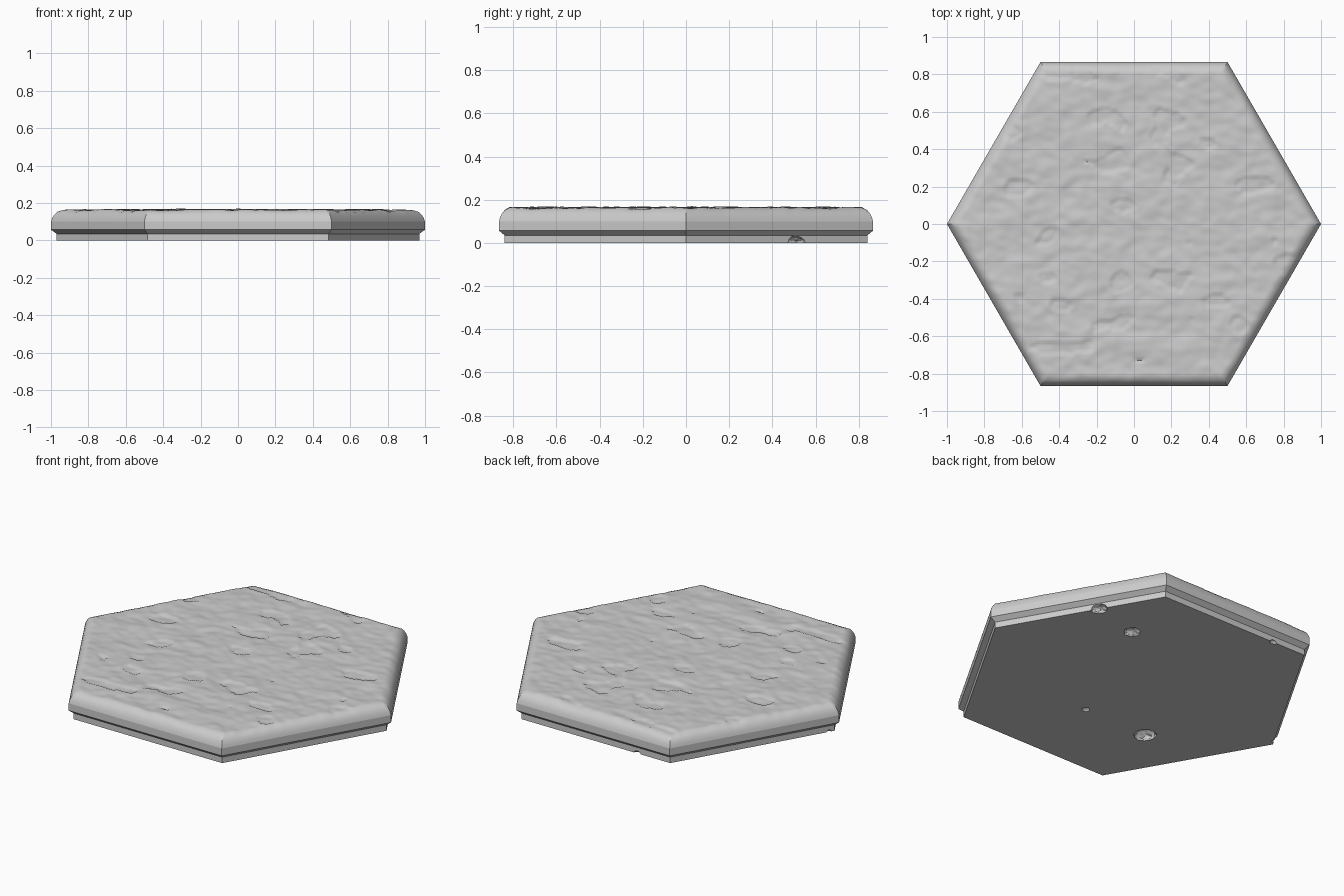
import bpy, bmesh, math
from mathutils import Vector, noise

if "Cube" in bpy.data.objects:
    bpy.data.objects.remove(bpy.data.objects["Cube"])

stone = bpy.data.materials.new("stone_grey")
stone.diffuse_color = (0.6, 0.6, 0.6, 1)
stone.use_nodes = True
stone.node_tree.nodes["Principled BSDF"].inputs["Base Color"].default_value = stone.diffuse_color

N = 64                      # subdivisions along each hexagon side
RIM = 0.945                 # radius where the rough top begins


def corner(i, r=1.0):
    a = math.radians(60 * i)
    return Vector((r * math.cos(a), r * math.sin(a), 0))


def make_object(name, bm):
    bmesh.ops.recalc_face_normals(bm, faces=bm.faces)
    me = bpy.data.meshes.new(name)
    bm.to_mesh(me)
    bm.free()
    me.materials.append(stone)
    ob = bpy.data.objects.new(name, me)
    bpy.context.collection.objects.link(ob)
    return ob


def activate(ob):
    bpy.ops.object.select_all(action='DESELECT')
    ob.select_set(True)
    bpy.context.view_layer.objects.active = ob


# --- Plinth: stepped hexagonal base ---
bm = bmesh.new()
rings = []
for r, z in [(0.97, 0), (0.97, 0.035), (1.0, 0.057), (1.0, 0.10)]:
    rings.append([bm.verts.new(corner(i, r) + Vector((0, 0, z))) for i in range(6)])
for a, b in zip(rings, rings[1:]):
    for i in range(6):
        j = (i + 1) % 6
        bm.faces.new((a[i], a[j], b[j], b[i]))
bm.faces.new(rings[0])
bm.faces.new(rings[-1])
plinth = make_object("plinth", bm)

# --- Chipped pits in the underside (x, y, radius) ---
bm = bmesh.new()
for x, y, r in [(0.676, 0.51, 0.047), (0.38, 0.437, 0.045), (0.037, -0.357, 0.022),
                (-0.382, -0.364, 0.06), (-0.27, 0.842, 0.02), (-0.955, 0.03, 0.015)]:
    new = bmesh.ops.create_icosphere(bm, subdivisions=3, radius=r)["verts"]
    for v in new:
        v.co *= 1 + 0.2 * noise.noise(v.co * 40 + Vector((x, y, 0)))
        v.co = Vector((v.co.x + x, v.co.y + y, v.co.z * 0.7))
pits = make_object("pit_cutter", bm)
mod = plinth.modifiers.new("pits", 'BOOLEAN')
mod.operation = 'DIFFERENCE'
mod.solver = 'EXACT'
mod.object = pits
activate(plinth)
bpy.ops.object.modifier_apply(modifier=mod.name)
bpy.data.objects.remove(pits)

# Remove the hidden cap between plinth and slab
bm = bmesh.new()
bm.from_mesh(plinth.data)
cap = [f for f in bm.faces if all(v.co.z > 0.099 for v in f.verts)]
bmesh.ops.delete(bm, geom=cap, context='FACES')
bm.to_mesh(plinth.data)
bm.free()


# --- Slab: rounded rim and rough stone top ---
def roughness(p):
    q = Vector((p.x * 5, p.y * 7, 0.3))
    h = 0.006 * noise.fractal(q, 1.0, 2.0, 2)
    h += 0.0045 * noise.noise(q * 3.1 + Vector((7, 3, 1)))
    chip = noise.noise(q * 1.3 + Vector((20, 5, 9)))     # small broken-off flakes
    if chip > 0.42:
        h -= 0.006
    return max(-0.013, min(0.012, h))


def hex_ring(bm, r, z, n, rough):
    ring = []
    for s in range(6):
        for i in range(n):
            p = corner(s, r).lerp(corner(s + 1, r), i / n)
            p.z = z + rough * roughness(p)
            ring.append(bm.verts.new(p))
    return ring


bm = bmesh.new()
# rounded rim, roughness growing toward the top
rim = [hex_ring(bm, r, z, N, k) for r, z, k in [
    (1.0, 0.10, 0), (0.994, 0.118, 0), (0.983, 0.136, 0.1),
    (0.968, 0.151, 0.4), (RIM, 0.161, 0.9)]]
for a, b in zip(rim, rim[1:]):
    for i in range(6 * N):
        j = (i + 1) % (6 * N)
        bm.faces.new((a[i], a[j], b[j], b[i]))

# triangulated top, shrinking ring by ring to the centre
outer = rim[-1]
for k in range(N, 1, -1):
    inner = hex_ring(bm, RIM * (k - 1) / N, 0.163, k - 1, 1)
    for s in range(6):
        for i in range(k):
            a, b = outer[s * k + i], outer[(s * k + i + 1) % (6 * k)]
            c = inner[(s * (k - 1) + i) % (6 * (k - 1))]
            bm.faces.new((a, b, c))
            if i < k - 1:
                d = inner[(s * (k - 1) + i + 1) % (6 * (k - 1))]
                bm.faces.new((b, d, c))
    outer = inner
centre = bm.verts.new((0, 0, 0.163 + roughness(Vector((0, 0, 0)))))
for i in range(6):
    bm.faces.new((outer[i], outer[(i + 1) % 6], centre))
slab = make_object("rough_slab", bm)
activate(slab)
bpy.ops.object.shade_smooth_by_angle(angle=math.radians(35))
